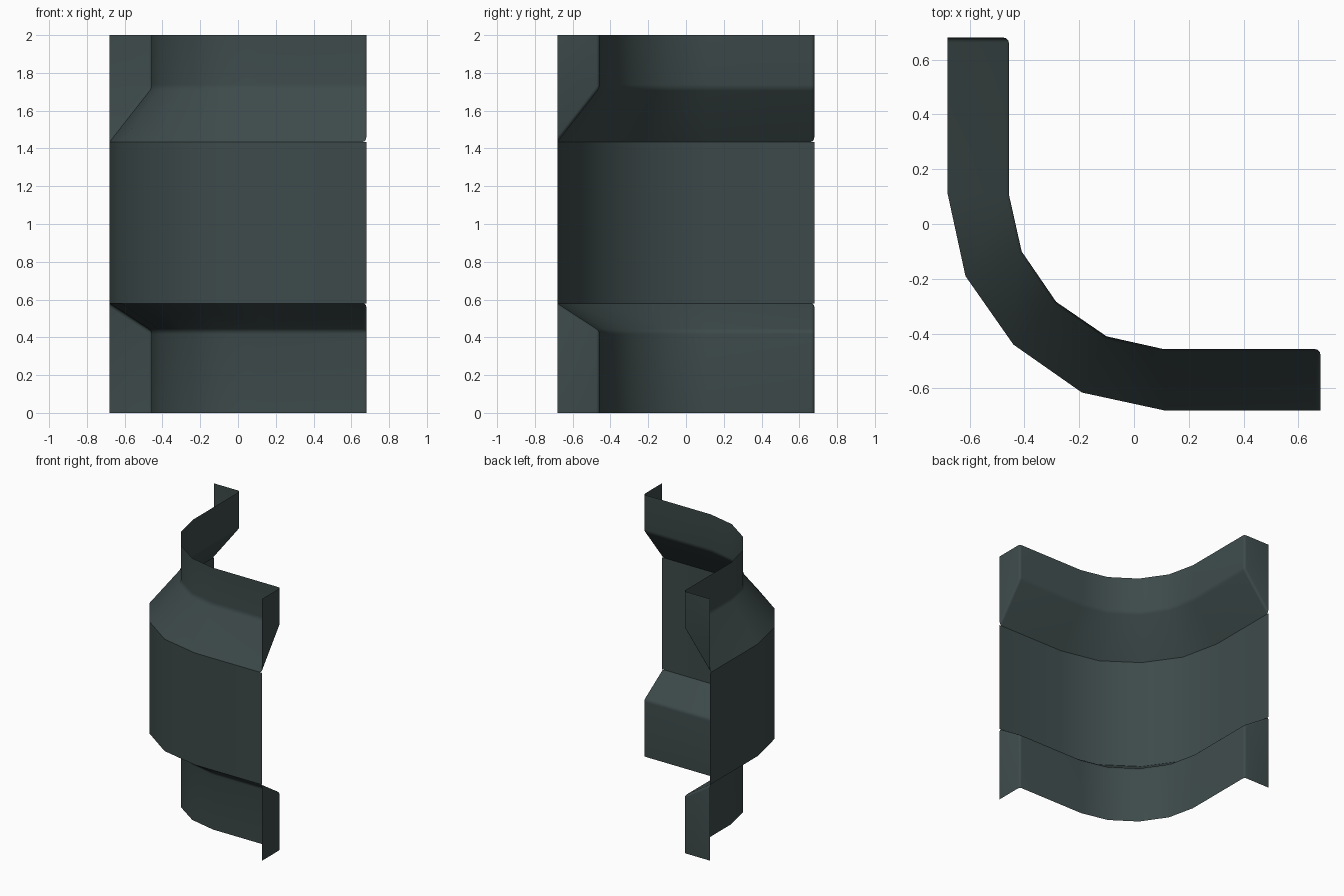
import bpy, bmesh

if "Cube" in bpy.data.objects:
    bpy.data.objects.remove(bpy.data.objects["Cube"])

mat = bpy.data.materials.new("dark slate green")
mat.diffuse_color = (0.047, 0.068, 0.068, 1)
mat.use_nodes = True
mat.node_tree.nodes["Principled BSDF"].inputs["Base Color"].default_value = mat.diffuse_color


def corner_path(half):
    """Half of an L-shaped path, mirrored across the diagonal."""
    return half + [(y, x) for x, y in reversed(half[:-1])]


OUTER = corner_path([(-0.68, 0.68), (-0.68, 0.11), (-0.615, -0.19), (-0.44, -0.44)])
INNER = corner_path([(-0.457, 0.68), (-0.457, 0.11), (-0.41, -0.10), (-0.284, -0.284)])


def finish(bm, name):
    mesh = bpy.data.meshes.new(name)
    bm.to_mesh(mesh)
    bm.free()
    mesh.materials.append(mat)
    ob = bpy.data.objects.new(name, mesh)
    bpy.context.collection.objects.link(ob)
    bpy.ops.object.select_all(action='DESELECT')
    ob.select_set(True)
    bpy.context.view_layer.objects.active = ob
    bpy.ops.object.shade_smooth_by_angle(angle=0.6)


def row(bm, path, z):
    return [bm.verts.new((x, y, z)) for x, y in path]


def bridge(bm, low, high):
    for i in range(len(low) - 1):
        bm.faces.new((low[i], low[i + 1], high[i + 1], high[i]))


# Raised middle panel
bm = bmesh.new()
bridge(bm, row(bm, OUTER, 0.58), row(bm, OUTER, 1.435))
finish(bm, "middle_panel")


# Recessed band: inner wall, sloped shoulder and two end flanges
def recessed_band(name, z_rim, z_crease, z_outer):
    bm = bmesh.new()
    rim = row(bm, INNER, z_rim)
    crease = row(bm, INNER, z_crease)
    outer = row(bm, OUTER, z_outer)
    bridge(bm, rim, crease)
    bridge(bm, crease, outer)
    ends = row(bm, [OUTER[0], OUTER[-1]], z_rim)
    bm.faces.new((ends[0], rim[0], crease[0], outer[0]))
    bm.faces.new((rim[-1], ends[1], outer[-1], crease[-1]))
    if z_rim > z_outer:
        bmesh.ops.reverse_faces(bm, faces=bm.faces[:])
    # soften the crease and the flange corners
    soft = [bm.edges.get((crease[i], crease[i + 1])) for i in range(len(crease) - 1)]
    for k in (0, -1):
        soft += [bm.edges.get((rim[k], crease[k])), bm.edges.get((crease[k], outer[k]))]
    bmesh.ops.bevel(bm, geom=soft, offset=0.018, offset_type='OFFSET', segments=3,
                    profile=0.5, affect='EDGES', clamp_overlap=True)
    finish(bm, name)


recessed_band("lower_recess", 0.0, 0.435, 0.58)
recessed_band("upper_recess", 2.0, 1.72, 1.435)
